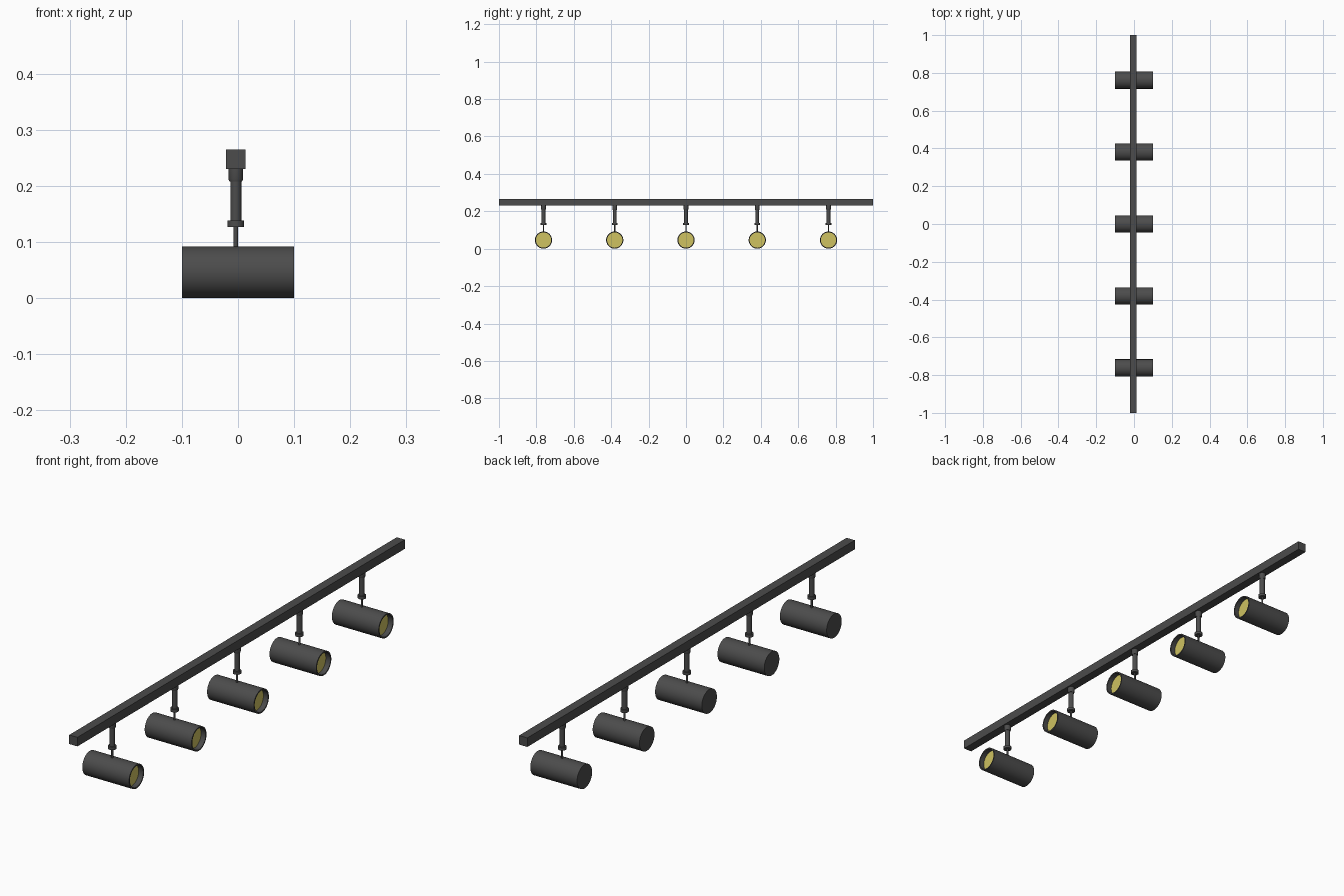
import bpy, bmesh
from math import pi, cos, sin, radians

if "Cube" in bpy.data.objects:
    bpy.data.objects.remove(bpy.data.objects["Cube"], do_unlink=True)

SEGMENTS = 40
AXIS_X = -0.004      # rail and stems sit slightly off centre
SPACING = 0.381
LAMP_R = 0.046


def material(name, rgb):
    mat = bpy.data.materials.new(name)
    mat.use_nodes = True
    mat.diffuse_color = (*rgb, 1)
    mat.node_tree.nodes["Principled BSDF"].inputs["Base Color"].default_value = (*rgb, 1)
    return mat


black = material("charcoal metal", (0.072, 0.072, 0.072))
yellow = material("warm yellow lens", (0.62, 0.54, 0.12))


def finish(name, bm, mat, smooth=True):
    bmesh.ops.recalc_face_normals(bm, faces=bm.faces)
    mesh = bpy.data.meshes.new(name)
    bm.to_mesh(mesh)
    bm.free()
    mesh.materials.append(mat)
    obj = bpy.data.objects.new(name, mesh)
    bpy.context.collection.objects.link(obj)
    if smooth:
        bpy.ops.object.select_all(action="DESELECT")
        obj.select_set(True)
        bpy.context.view_layer.objects.active = obj
        bpy.ops.object.shade_smooth_by_angle(angle=radians(35))
    return obj


def lathe(name, profile, mat, place):
    """Revolve (radius, distance) points; place maps them to world space."""
    bm = bmesh.new()
    rings = []
    for r, d in profile:
        count = SEGMENTS if r > 0 else 1
        rings.append([bm.verts.new(place(r * cos(2 * pi * i / SEGMENTS),
                                         r * sin(2 * pi * i / SEGMENTS), d))
                      for i in range(count)])
    for a, b in zip(rings, rings[1:]):
        for i in range(SEGMENTS):
            j = (i + 1) % SEGMENTS
            corners = [a[i % len(a)], a[j % len(a)], b[j % len(b)], b[i % len(b)]]
            bm.faces.new(list(dict.fromkeys(corners)))
    return finish(name, bm, mat)


# Ceiling rail
bm = bmesh.new()
bmesh.ops.create_cube(bm, size=1)
for v in bm.verts:
    v.co = (v.co.x * 0.035 + AXIS_X, v.co.y * 2, v.co.z * 0.035 + 0.2475)
finish("rail", bm, black, smooth=False)

# Stem: rod, collar, tube and rail adapter in one turned profile
stem = [(0, 0.085), (0.0037, 0.085), (0.0037, 0.127), (0.015, 0.127),
        (0.015, 0.138), (0.0098, 0.138), (0.0098, 0.208), (0.0115, 0.208),
        (0.013, 0.212), (0.013, 0.231), (0, 0.231)]

# Housing: closed at the back, recessed at the open end
housing = [(0, -0.1), (LAMP_R, -0.1), (LAMP_R, 0.1),
           (0.041, 0.1), (0.041, 0.075), (0, 0.075)]
lens = [(0, 0.076), (0.041, 0.076), (0.041, 0.08), (0, 0.08)]

for n in range(5):
    y = (n - 2) * SPACING

    def upright(u, v, d, y=y):
        return (AXIS_X + u, y + v, d)

    def sideways(u, v, d, y=y):
        return (d, y + u, LAMP_R + v)

    lathe(f"stem_{n + 1}", stem, black, upright)
    lathe(f"lamp_housing_{n + 1}", housing, black, sideways)
    lathe(f"lamp_lens_{n + 1}", lens, yellow, sideways)
